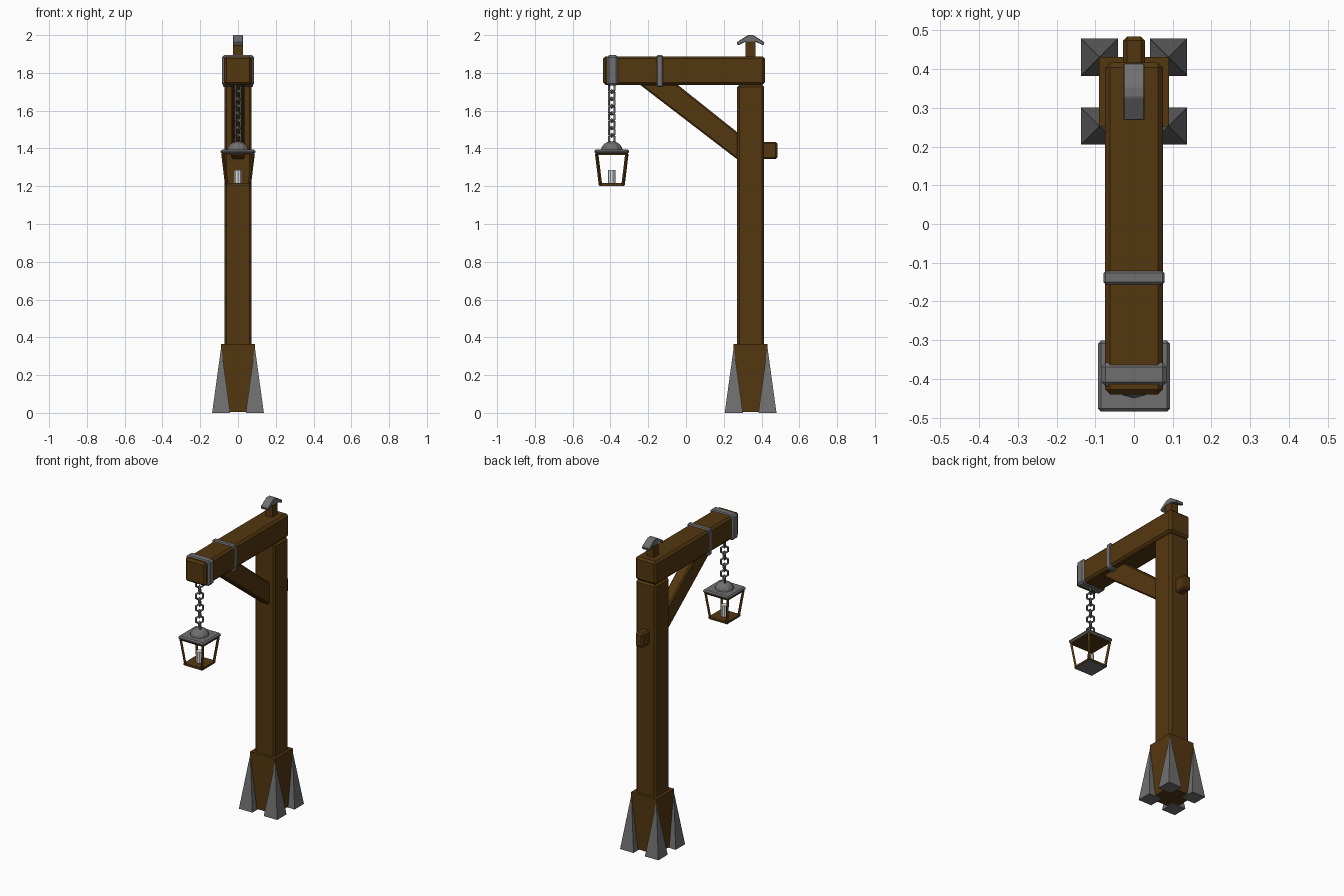
import bpy, bmesh, math
from mathutils import Vector, Matrix

if "Cube" in bpy.data.objects:
    bpy.data.objects.remove(bpy.data.objects["Cube"])


def material(name, rgb):
    m = bpy.data.materials.new(name)
    m.diffuse_color = (*rgb, 1)
    m.use_nodes = True
    m.node_tree.nodes["Principled BSDF"].inputs["Base Color"].default_value = m.diffuse_color
    return m


WOOD = material("dark_wood", (0.088, 0.038, 0.005))
METAL = material("grey_metal", (0.16, 0.16, 0.16))
WAX = material("pale_wax", (0.72, 0.74, 0.74))


def finish(name, bm, mat, bevel=0):
    if bevel:
        bmesh.ops.bevel(bm, geom=bm.edges[:], offset=bevel, segments=1, affect='EDGES')
    bmesh.ops.recalc_face_normals(bm, faces=bm.faces[:])
    me = bpy.data.meshes.new(name)
    bm.to_mesh(me)
    bm.free()
    me.materials.append(mat)
    ob = bpy.data.objects.new(name, me)
    bpy.context.collection.objects.link(ob)
    return ob


def box(name, lo, hi, mat, bevel=0):
    bm = bmesh.new()
    lo, hi = Vector(lo), Vector(hi)
    size = hi - lo
    bmesh.ops.create_cube(bm, size=1, matrix=Matrix.Translation((lo + hi) / 2) @ Matrix.Diagonal((*size, 1)))
    return finish(name, bm, mat, bevel)


def prism(name, profile, half, mat, bevel=0):
    """Extrude a (y, z) profile along x, symmetric about x = 0."""
    bm = bmesh.new()
    f = bm.faces.new([bm.verts.new((-half, y, z)) for y, z in profile])
    r = bmesh.ops.extrude_face_region(bm, geom=[f])
    for v in r["geom"]:
        if isinstance(v, bmesh.types.BMVert):
            v.co.x = half
    return finish(name, bm, mat, bevel)


def cone(name, base, top, r1, r2, mat, seg, turn=0):
    """Tapered rod between two points."""
    a, b = Vector(base), Vector(top)
    rot = (b - a).to_track_quat('Z', 'Y').to_matrix().to_4x4()
    bm = bmesh.new()
    bmesh.ops.create_cone(bm, cap_ends=True, segments=seg, radius1=r1, radius2=r2, depth=(b - a).length,
                          matrix=Matrix.Translation((a + b) / 2) @ rot @ Matrix.Rotation(turn, 4, 'Z'))
    return finish(name, bm, mat)


PY = 0.342   # post centre
LY = -0.393  # lantern centre

# Post, foot block and beam
box("post", (-0.072, PY - 0.072, 0.02), (0.072, PY + 0.072, 1.737), WOOD, 0.012)
box("foot_block", (-0.09, PY - 0.09, 0.006), (0.09, PY + 0.09, 0.365), WOOD)
box("beam", (-0.075, -0.44, 1.737), (0.075, 0.417, 1.888), WOOD, 0.013)

# Pyramid feet on the four corners of the block
for sx in (-1, 1):
    for sy in (-1, 1):
        bm = bmesh.new()
        cx, cy, h = sx * 0.089, PY + sy * 0.089, 0.048
        base = [bm.verts.new((cx + dx * h, cy + dy * h, 0)) for dx, dy in ((-1, -1), (1, -1), (1, 1), (-1, 1))]
        tip = bm.verts.new((cx, cy, 0.35))
        bm.faces.new(base)
        for i in range(4):
            bm.faces.new((base[i], base[(i + 1) % 4], tip))
        finish("corner_spike", bm, METAL)

# Diagonal brace and the peg end coming out behind the post
prism("brace", [(-0.25, 1.742), (-0.05, 1.742), (0.30, 1.463), (0.30, 1.32)], 0.035, WOOD, 0.008)
box("brace_peg", (-0.028, 0.36, 1.343), (0.028, 0.484, 1.435), WOOD, 0.01)

# Metal straps round the beam
box("end_strap", (-0.085, -0.42, 1.732), (0.085, -0.358, 1.894), METAL, 0.012)
box("middle_strap", (-0.079, -0.156, 1.724), (0.079, -0.121, 1.894), METAL, 0.006)

# Finial with little roof
box("finial_stub", (-0.026, PY - 0.026, 1.88), (0.026, PY + 0.026, 1.97), WOOD)
prism("finial_roof", [(0.268, 1.962), (0.328, 2.0), (0.356, 2.0), (0.416, 1.962), (0.41, 1.945),
                      (0.37, 1.964), (0.314, 1.964), (0.274, 1.945)], 0.027, METAL, 0.003)

# Chain of alternating low-poly links
LINKS, SEG, WIRE = 8, 6, 4
for k in range(LINKS):
    bm = bmesh.new()
    zc = 1.72 - k * 0.0385
    rings = []
    for i in range(SEG):
        a = 2 * math.pi * i / SEG + math.pi / 2
        ring = []
        for j in range(WIRE):
            b = 2 * math.pi * j / WIRE
            r = 0.024 + 0.0065 * math.cos(b)
            ring.append(bm.verts.new((r * math.cos(a), 0.0065 * math.sin(b), r * 1.08 * math.sin(a))))
        rings.append(ring)
    for i in range(SEG):
        p, q = rings[i], rings[(i + 1) % SEG]
        for j in range(WIRE):
            n = (j + 1) % WIRE
            bm.faces.new((p[j], q[j], q[n], p[n]))
    turn = math.pi / 4 + k * math.pi / 2
    bmesh.ops.transform(bm, verts=bm.verts[:],
                        matrix=Matrix.Translation((0, LY, zc)) @ Matrix.Rotation(turn, 4, 'Z'))
    finish("chain_link", bm, METAL)

# Lantern lid, with wooden underside, and dome
box("lantern_lid", (-0.093, LY - 0.092, 1.372), (0.093, LY + 0.092, 1.394), METAL, 0.008)
box("lid_underside", (-0.084, LY - 0.084, 1.366), (0.084, LY + 0.084, 1.374), WOOD)
bm = bmesh.new()
bmesh.ops.create_uvsphere(bm, u_segments=12, v_segments=8, radius=1,
                          matrix=Matrix.Translation((0, LY, 1.388)) @ Matrix.Diagonal((0.058, 0.058, 0.05, 1)))
bmesh.ops.bisect_plane(bm, geom=bm.verts[:] + bm.edges[:] + bm.faces[:], plane_co=(0, 0, 1.388),
                       plane_no=(0, 0, -1), clear_outer=True)
finish("lantern_dome", bm, METAL)

# Lantern floor, corner rods and candle
box("lantern_floor", (-0.067, LY - 0.067, 1.204), (0.067, LY + 0.067, 1.216), WOOD)
box("floor_plate", (-0.064, LY - 0.064, 1.2), (0.064, LY + 0.064, 1.205), METAL)
for sx in (-1, 1):
    for sy in (-1, 1):
        cone("lantern_rod", (sx * 0.06, LY + sy * 0.06, 1.208), (sx * 0.08, LY + sy * 0.08, 1.372),
             0.009, 0.009, WOOD, 4, math.pi / 4)
cone("candle", (0, LY, 1.214), (0, LY, 1.286), 0.021, 0.021, WAX, 10)
